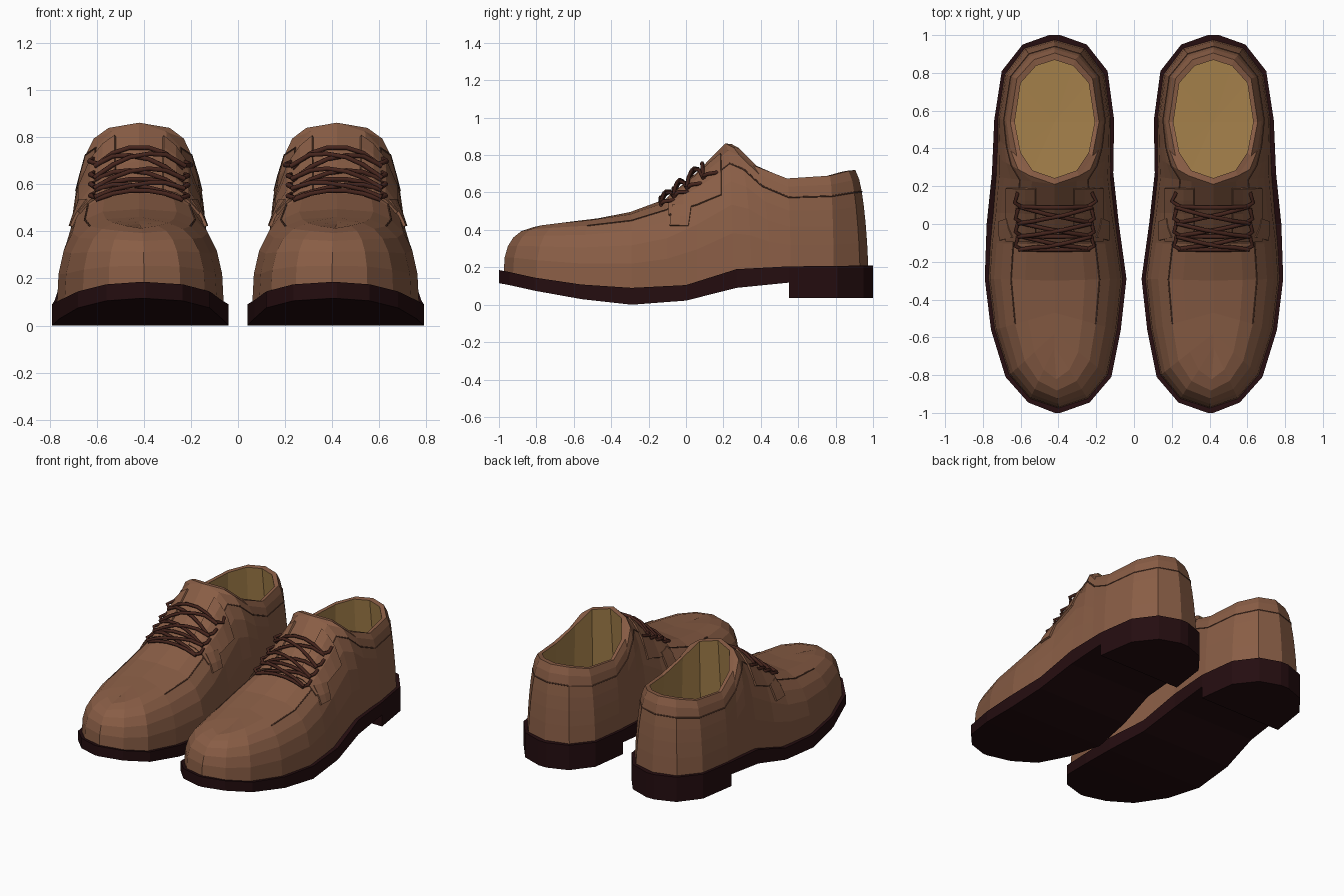
import bpy, bmesh, math
from mathutils import Vector
from mathutils.bvhtree import BVHTree

if "Cube" in bpy.data.objects:
    bpy.data.objects.remove(bpy.data.objects["Cube"])


def material(name, rgb):
    m = bpy.data.materials.new(name)
    m.diffuse_color = (*rgb, 1)
    m.use_nodes = True
    m.node_tree.nodes["Principled BSDF"].inputs["Base Color"].default_value = m.diffuse_color
    return m


LEATHER = material("leather", (0.25, 0.11, 0.06))
SOLE = material("dark_sole", (0.018, 0.004, 0.005))
LINING = material("lining", (0.38, 0.22, 0.07))
LACE = material("lace", (0.06, 0.018, 0.012))
SEAM = material("seam", (0.12, 0.05, 0.03))
CX = 0.42


def finish(ob, *mats):
    """Colour the part and mirror it to the other shoe."""
    bpy.context.collection.objects.link(ob)
    for m in mats:
        ob.data.materials.append(m)
    mod = ob.modifiers.new("other_shoe", 'MIRROR')
    mod.use_mirror_merge = False
    return ob


def mesh_object(name, bm, *mats):
    me = bpy.data.meshes.new(name)
    bm.to_mesh(me)
    return finish(bpy.data.objects.new(name, me), *mats)


def tube(name, paths, radius, mat):
    cu = bpy.data.curves.new(name, 'CURVE')
    cu.dimensions = '3D'
    cu.bevel_depth = radius
    cu.bevel_resolution = 1
    cu.use_fill_caps = True
    for path in paths:
        sp = cu.splines.new('POLY')
        sp.points.add(len(path) - 1)
        for p, co in zip(sp.points, path):
            p.co = (*co, 1)
    finish(bpy.data.objects.new(name, cu), mat)


# Sole and heel: stations of y, inner x, outer x, top z, bottom z
stations = [(-1, .39, .42, .185, .115), (-.945, .235, .56, .175, .105),
            (-.81, .12, .68, .145, .075), (-.56, .07, .757, .108, .03),
            (-.29, .04, .79, .09, 0), (0, .08, .78, .105, .022),
            (.27, .11, .752, .19, .09), (.55, .105, .74, .205, .118),
            (.81, .14, .70, .207, .13), (.95, .25, .59, .21, .13),
            (1, .39, .45, .21, .13)]


def slab(name, rows):
    bm = bmesh.new()
    rings = [[bm.verts.new(p) for p in ((a, y, b), (o, y, b), (o, y, t), (a, y, t))]
             for y, a, o, t, b in rows]
    for r, s in zip(rings, rings[1:]):
        for k in range(4):
            bm.faces.new((r[k], r[(k + 1) % 4], s[(k + 1) % 4], s[k]))
    bm.faces.new(rings[0])
    bm.faces.new(rings[-1])
    bmesh.ops.recalc_face_normals(bm, faces=bm.faces)
    mesh_object(name, bm, SOLE)


slab("sole", stations)
slab("heel", [(y, a, o, b + .002, .035) for y, a, o, t, b in stations[7:]])


def sole_top(y):
    for p, q in zip(stations, stations[1:]):
        if p[0] <= y <= q[0]:
            return p[3] + (q[3] - p[3]) * (y - p[0]) / (q[0] - p[0])


# Upper: each column runs from the sole edge to the centre line or the collar
# outer x, inner x, base y, top half width, top y, top z, roundness
columns = [(.40, .40, -.975, 0, -.70, .42, 1), (.55, .245, -.925, 0, -.65, .432, 1),
           (.66, .14, -.80, 0, -.58, .445, 1), (.737, .09, -.56, 0, -.47, .462, 1),
           (.77, .06, -.29, 0, -.30, .495, 1), (.76, .085, -.10, 0, -.11, .565, .95),
           (.745, .105, .06, 0, .05, .70, .85), (.73, .125, .25, 0, .21, .862, .8),
           (.725, .125, .35, .13, .255, .84, .7), (.72, .125, .45, .20, .36, .745, .6),
           (.72, .125, .56, .235, .54, .675, .55), (.685, .155, .79, .20, .77, .69, .5),
           (.58, .26, .93, .11, .87, .715, .5), (.42, .42, .975, 0, .905, .72, .5)]
N = 6
RIM = 7


def column(c, side):
    xo, xi, yb, w, yt, zt, r = c
    base = Vector((xo if side > 0 else xi, yb, sole_top(yb) - .012))
    top = Vector((CX + side * w, yt, zt))
    pts = []
    for j in range(N + 1):
        s = j / N
        a = s * math.pi / 2
        h = (1 - r) * s + r * (1 - max(math.cos(a), 0) ** .6)
        v = (1 - r) * s + r * math.sin(a) ** .8
        if j == N:
            h = v = 1
        pts.append(Vector((base.x + (top.x - base.x) * h, base.y + (top.y - base.y) * h,
                           base.z + (top.z - base.z) * v)))
    return pts


def toward_middle(p, sx, sy, z):
    return Vector((CX + (p.x - CX) * sx, .54 + (p.y - .54) * sy, z))


bm = bmesh.new()
grids = {}
for side in (1, -1):
    grid = grids[side] = [column(c, side) for c in columns]
    full = []
    for i, pts in enumerate(grid):
        pts = list(pts)
        if i >= RIM:  # collar lip, lining wall and insole
            t = pts[-1]
            pts += [toward_middle(t, .9, .9, t.z - .003), toward_middle(t, 1.05, 1.05, .26),
                    Vector((CX, .54, .25))]
        full.append([bm.verts.new(p) for p in pts])
    for a, b in zip(full, full[1:]):
        for j in range(min(len(a), len(b)) - 1):
            f = bm.faces.new((a[j], b[j], b[j + 1], a[j + 1]))
            f.material_index = 1 if j > N else 0
    grids[side, 'base'] = [col[0] for col in full]
o, n = grids[1, 'base'], grids[-1, 'base']
for i in range(len(o) - 1):
    bm.faces.new((o[i], o[i + 1], n[i + 1], n[i]))
bmesh.ops.remove_doubles(bm, verts=bm.verts, dist=.0005)
bmesh.ops.recalc_face_normals(bm, faces=bm.faces)
mesh_object("upper", bm, LEATHER, LINING)
surface = BVHTree.FromBMesh(bm)

# Stitched seam below the collar, running forward along both sides
seam = [g[4] for g in grids[1][3:]] + [g[4] for g in reversed(grids[-1][3:-1])]
tube("collar_seam", [seam], .004, SEAM)


def on_surface(origin, direction, lift):
    loc, normal, _, _ = surface.ray_cast(Vector(origin), Vector(direction))
    return loc + normal * lift


def drop(x, y, lift):
    return on_surface((x, y, 2), (0, 0, -1), lift)


def patch(name, rows):
    """Thin leather piece lying on the upper."""
    bm = bmesh.new()
    vs = [[bm.verts.new(p) for p in row] for row in rows]
    for r, s in zip(vs, vs[1:]):
        for k in range(len(r) - 1):
            bm.faces.new((r[k], r[k + 1], s[k + 1], s[k]))
    bmesh.ops.recalc_face_normals(bm, faces=bm.faces)
    ob = mesh_object(name, bm, LEATHER)
    mod = ob.modifiers.new("thickness", 'SOLIDIFY')
    mod.thickness = .016
    mod.offset = 0


# Eyelet flaps and side tabs
for side, label in ((1, "outer"), (-1, "inner")):
    patch(label + "_eyelet_flap",
          [[drop(CX + side * d, y, .004) for d in (.1, .15, .2, .25)]
           for y in (-.09, -.01, .06, .13, .19)])
    patch(label + "_side_tab",
          [[on_surface((CX + side * 2, y + (.53 - z) * -.15, z), (-side, 0, 0), .005)
            for y in (-.07, -.02, .03)] for z in (.42, .47, .53)])

# Laces: straight bars, crossings and hooked ends
paths = []


def lace(y0, y1, w, lift):
    paths.append([drop(CX + w * t, y0 + (y1 - y0) * (t + 1) / 2, lift + .008 * (1 - abs(t)))
                  for t in (-1, -.6, -.2, .2, .6, 1)])


rows = [-.13, -.055, .015, .1]
for y in (rows[0], rows[1], rows[3]):
    lace(y, y, .18, .014)
for a, b in zip(rows, rows[1:]):
    lace(a, b, .18, .016)
    lace(b, a, .18, .026)
for side in (1, -1):
    for y in rows:
        paths.append([drop(CX + side * .17, y, .016), drop(CX + side * .19, y + .03, .035),
                      drop(CX + side * .19, y + .07, .005)])
tube("laces", paths, .011, LACE)
